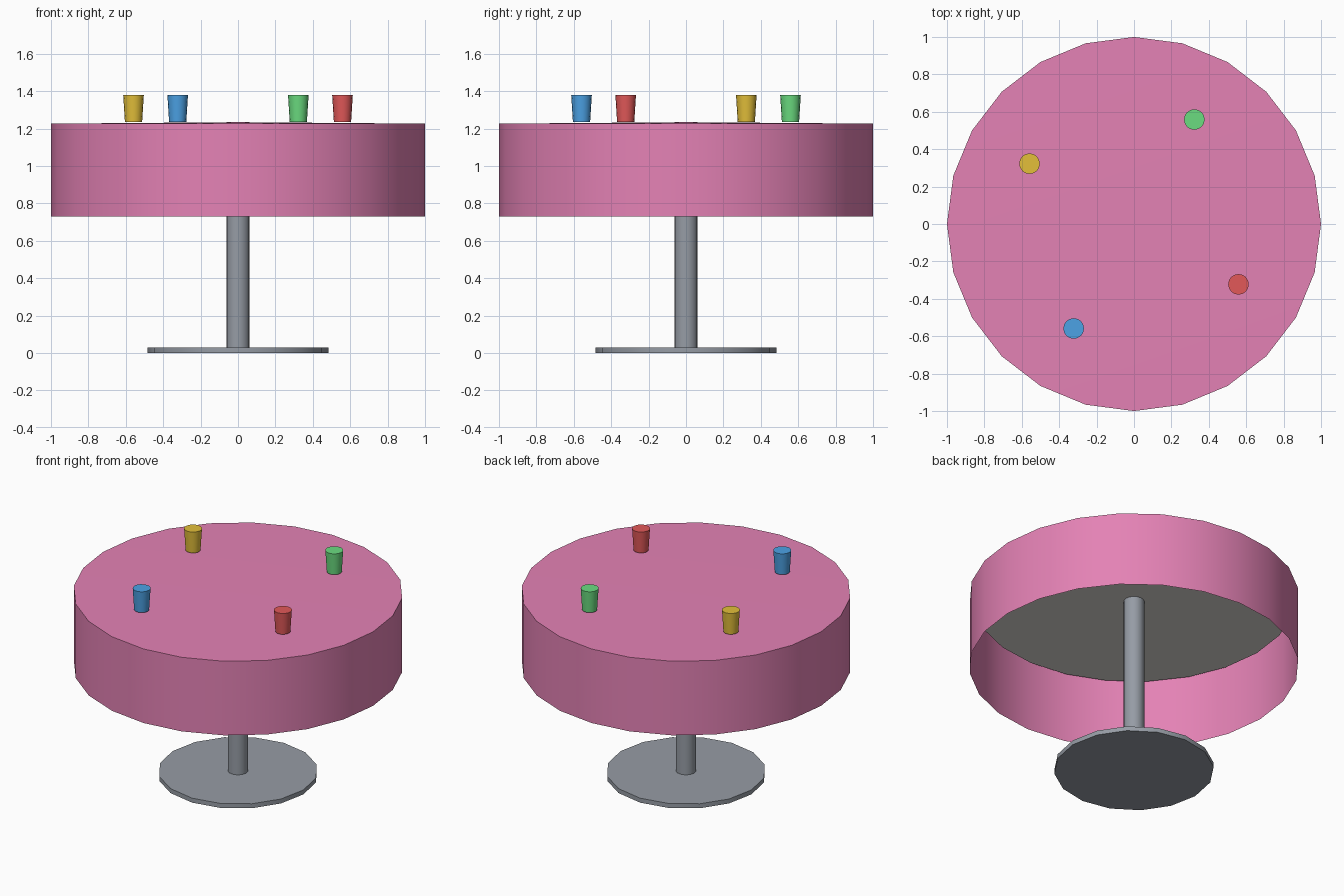
import bpy, bmesh, math

if "Cube" in bpy.data.objects:
    bpy.data.objects.remove(bpy.data.objects["Cube"])

def srgb(h):
    v = [int(h[i:i + 2], 16) / 255 for i in (0, 2, 4)]
    return [c / 12.92 if c <= 0.04045 else ((c + 0.055) / 1.055) ** 2.4 for c in v] + [1]

def material(name, h):
    m = bpy.data.materials.new(name)
    m.diffuse_color = srgb(h)
    m.use_nodes = True
    m.node_tree.nodes["Principled BSDF"].inputs["Base Color"].default_value = m.diffuse_color
    return m

def lathe(name, profile, sides, mat, loc=(0, 0), caps=(True, True), smooth=True):
    """Revolve (radius, z) points around z; radius 0 makes a centre point."""
    bm = bmesh.new()
    rings = []
    for r, z in profile:
        if r == 0:
            rings.append([bm.verts.new((0, 0, z))] * sides)
        else:
            rings.append([bm.verts.new((r * math.cos(2 * math.pi * i / sides),
                                        r * math.sin(2 * math.pi * i / sides), z))
                          for i in range(sides)])
    for a, b in zip(rings, rings[1:]):
        for i in range(sides):
            j = (i + 1) % sides
            bm.faces.new(list(dict.fromkeys((a[i], a[j], b[j], b[i]))))
    if caps[0]:
        bm.faces.new(rings[0][::-1])
    if caps[1]:
        bm.faces.new(rings[-1])
    me = bpy.data.meshes.new(name)
    bm.to_mesh(me)
    bm.free()
    me.materials.append(mat)
    ob = bpy.data.objects.new(name, me)
    ob.location = (*loc, 0)
    bpy.context.collection.objects.link(ob)
    if smooth:
        bpy.context.view_layer.objects.active = ob
        bpy.ops.object.select_all(action='DESELECT')
        ob.select_set(True)
        bpy.ops.object.shade_smooth_by_angle(angle=math.radians(35))
    return ob

metal = material("grey metal", "969ca5")
pink = material("pink cloth", "e482b5")
board = material("pale board", "dfdad5")

# Stand
lathe("base_plate", [(0.485, 0), (0.485, 0.03)], 16, metal)
lathe("pole", [(0.0625, 0.03), (0.0625, 1.183)], 16, metal)

# Round board under the cloth
lathe("table_top", [(0.973, 1.183), (0.973, 1.222)], 24, board)

# Cloth: open skirt with a very slightly raised top
lathe("table_cloth", [(1, 0.73), (1, 1.226), (0, 1.234)], 24, pink, caps=(False, False))

# Four tapered cups, a quarter turn apart
cups = [("green", "6bdc80"), ("yellow", "e3bf3a"), ("blue", "4ca2e5"), ("red", "e25959")]
for k, (col, h) in enumerate(cups):
    a = math.radians(60 + 90 * k)
    lathe(col + "_cup", [(0.046, 1.235), (0.055, 1.379)], 16, material(col + " plastic", h),
          loc=(0.645 * math.cos(a), 0.645 * math.sin(a)))
